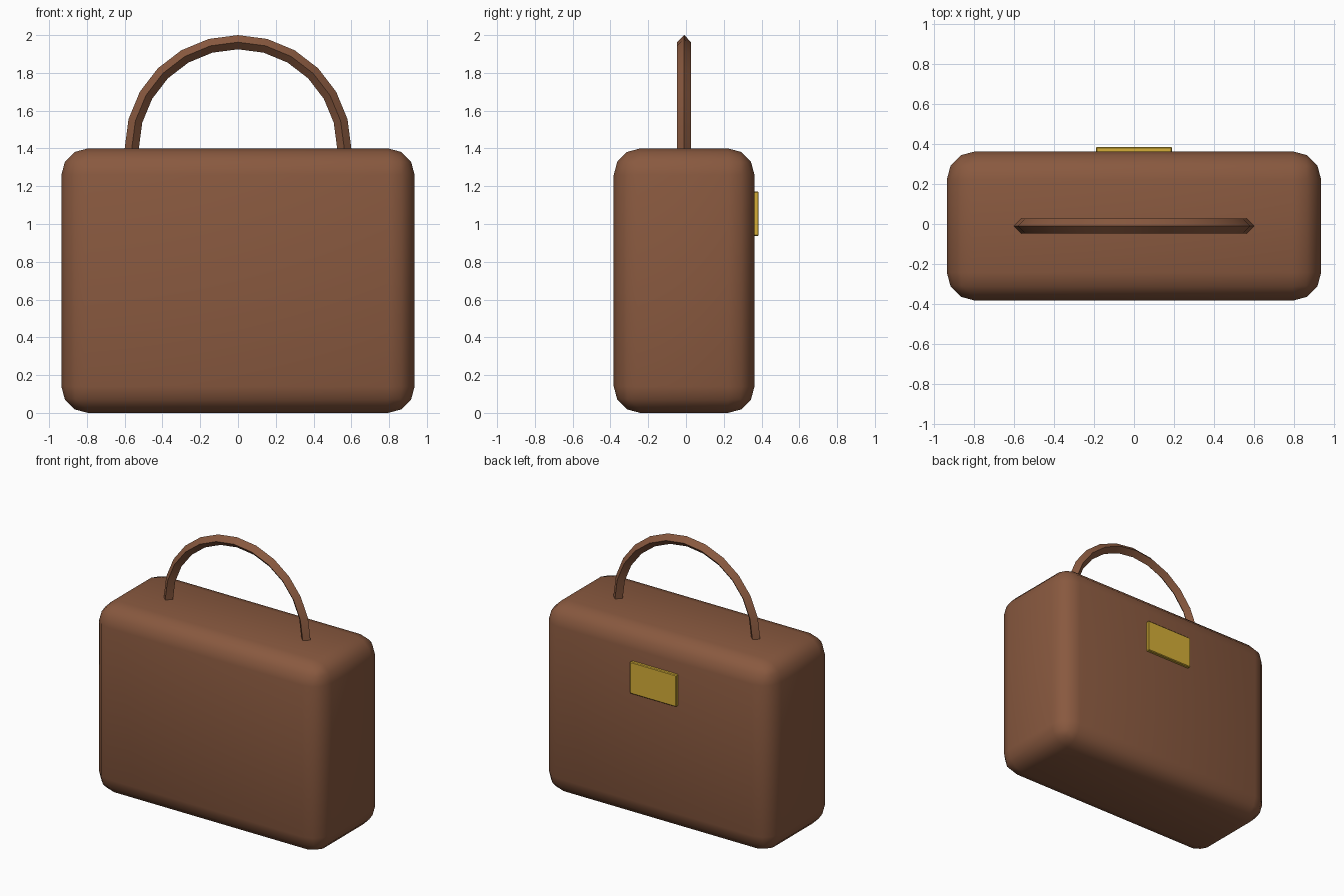
import bpy, bmesh, math

if "Cube" in bpy.data.objects:
    bpy.data.objects.remove(bpy.data.objects["Cube"])


def material(name, color):
    m = bpy.data.materials.new(name)
    m.diffuse_color = (*color, 1)
    m.use_nodes = True
    m.node_tree.nodes["Principled BSDF"].inputs["Base Color"].default_value = m.diffuse_color
    return m


def add_object(name, bm, mat, angle=None):
    bmesh.ops.recalc_face_normals(bm, faces=bm.faces)
    mesh = bpy.data.meshes.new(name)
    bm.to_mesh(mesh)
    bm.free()
    ob = bpy.data.objects.new(name, mesh)
    bpy.context.collection.objects.link(ob)
    mesh.materials.append(mat)
    if angle:
        bpy.ops.object.select_all(action='DESELECT')
        bpy.context.view_layer.objects.active = ob
        ob.select_set(True)
        bpy.ops.object.shade_smooth_by_angle(angle=math.radians(angle))
    return ob


def box(name, size, centre, mat, bevel, segments, angle=None):
    bm = bmesh.new()
    bmesh.ops.create_cube(bm, size=1)
    for v in bm.verts:
        v.co = [c + p * s for p, s, c in zip(v.co, size, centre)]
    bmesh.ops.bevel(bm, geom=bm.edges[:], offset=bevel, segments=segments,
                    profile=0.5, affect='EDGES', clamp_overlap=True)
    return add_object(name, bm, mat, angle)


leather = material("leather", (0.25, 0.10, 0.05))
brass = material("brass", (0.67, 0.43, 0.04))
MID_Y = -0.01

# Rounded bag body
box("bag_body", (1.87, 0.745, 1.40), (0, MID_Y, 0.70), leather, 0.14, 3, 40)

# Clasp plate on the back
box("clasp_plate", (0.38, 0.04, 0.235), (0, 0.365, 1.055), brass, 0.005, 1)

# Arched handle: half ring with a diamond cross-section
R, r, STEPS = 0.5625, 0.0375, 12
bm = bmesh.new()
rings = []
for i in range(STEPS + 1):
    a = math.pi * i / STEPS
    ring = []
    for dr, dy in ((r, 0), (0, r), (-r, 0), (0, -r)):
        ring.append(bm.verts.new(((R + dr) * math.cos(a), MID_Y + dy,
                                  1.40 + (R + dr) * math.sin(a))))
    rings.append(ring)
for p, q in zip(rings, rings[1:]):
    for k in range(4):
        n = (k + 1) % 4
        bm.faces.new((p[k], p[n], q[n], q[k]))
bm.faces.new(rings[0])
bm.faces.new(rings[-1])
add_object("handle", bm, leather, 40)
